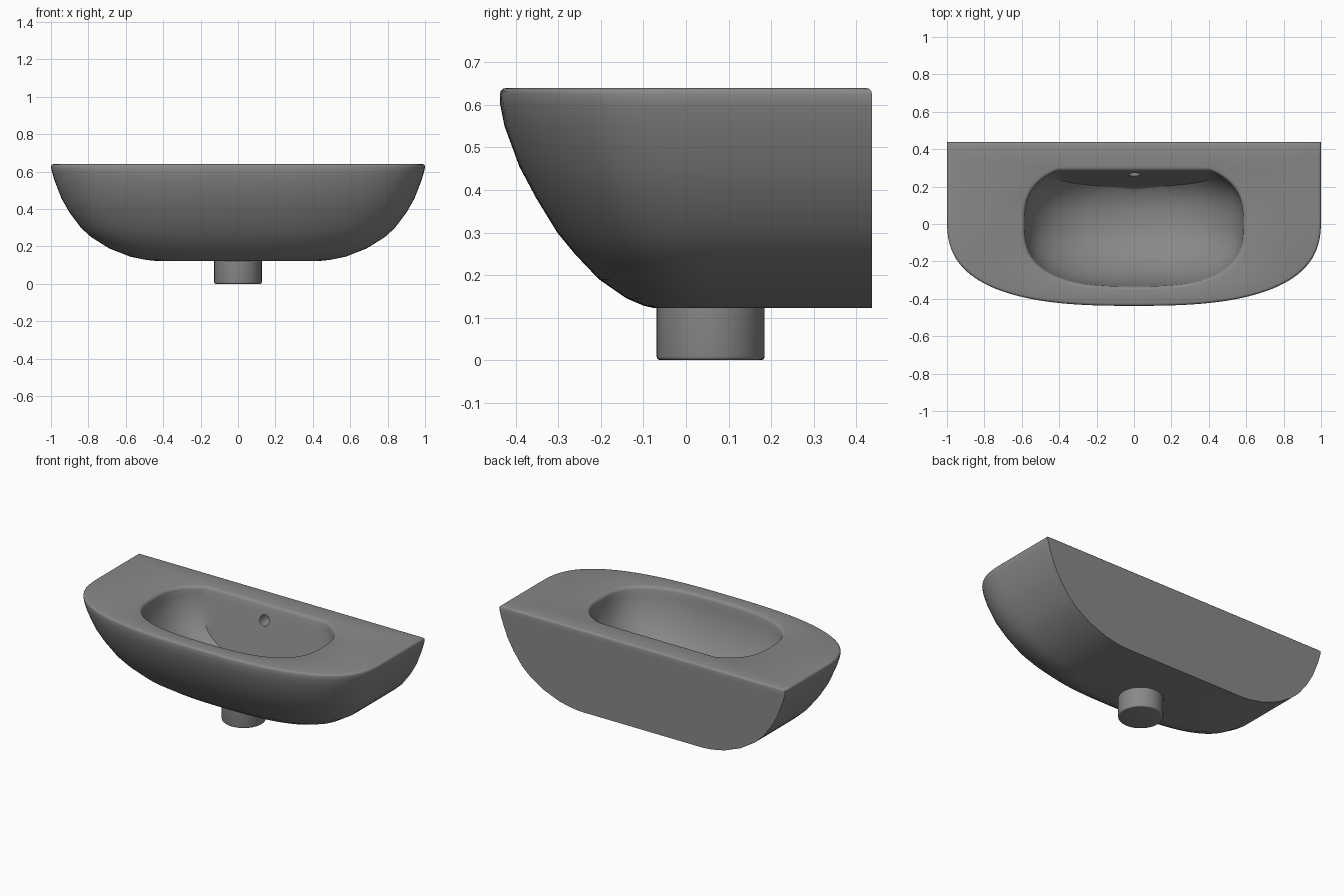
import bpy, bmesh, math

cube = bpy.data.objects.get("Cube")
if cube:
    bpy.data.objects.remove(cube, do_unlink=True)

TOP, BACK = 0.64, 0.4375
WALL_N, SIDE_N, ARC_N = 16, 6, 64     # points along back, each side, curved front
SWEEP_N = ARC_N + 2 * SIDE_N

# One glazed ceramic material
ceramic = bpy.data.materials.new("grey_ceramic")
ceramic.use_nodes = True
GREY = (0.25, 0.25, 0.25, 1)
ceramic.diffuse_color = GREY
ceramic.node_tree.nodes["Principled BSDF"].inputs["Base Color"].default_value = GREY


def power(v, e):
    return math.copysign(abs(v) ** e, v)


def oval(a, b, cy, n, t):
    return a * power(math.cos(t), 2 / n), cy + b * power(math.sin(t), 2 / n)


def straight(x, y):
    return [(x * (2 * i / WALL_N - 1), y) for i in range(WALL_N)]


def outer_ring(w, f, z, inset=0):
    """D-shaped outline: flat back, short straight sides, bowed front."""
    w, f, back = w - inset, f - inset, BACK - inset
    cy = 0.03 + 0.07 * (TOP - z) / TOP
    side = [(w, back + (cy - back) * i / SIDE_N) for i in range(SIDE_N)]
    front = [oval(w, f + cy, cy, 2.7, -math.pi * i / ARC_N) for i in range(ARC_N + 1)]
    other = [(-x, y) for x, y in reversed(side)][:-1]
    return [(x, y, z) for x, y in straight(w, back) + side + front + other]


def bowl_ring(z, grow=0, depth=0.42):
    """Rounded bowl outline cut off by a leaning flat wall at the back."""
    u = (TOP - z) / depth
    s = (1 - min(u, 1) ** 2.2) ** (1 / 2.2)
    a, b, n, cy = 0.585 * s + grow, 0.335 * s + grow, 2.8 - 0.7 * u, 0.03 * u
    wall = 0.287 - 0.1 * u + grow
    t0 = math.asin(min(1, ((wall - cy) / b) ** (n / 2)))
    span = math.pi + 2 * t0
    arc = [oval(a, b, cy, n, t0 - span * i / SWEEP_N) for i in range(SWEEP_N)]
    x, y = arc[0]
    return [(px, py, z) for px, py in straight(x, y) + arc]


def finish(obj, angle):
    obj.data.materials.append(ceramic)
    bpy.ops.object.select_all(action='DESELECT')
    obj.select_set(True)
    bpy.context.view_layer.objects.active = obj
    bpy.ops.object.shade_smooth_by_angle(angle=math.radians(angle))


def add_object(name, bm):
    bmesh.ops.recalc_face_normals(bm, faces=bm.faces)
    mesh = bpy.data.meshes.new(name)
    bm.to_mesh(mesh)
    bm.free()
    obj = bpy.data.objects.new(name, mesh)
    bpy.context.collection.objects.link(obj)
    return obj


# Basin: one continuous loft up the outside, over the rim and down the bowl
profile = [(.122, .43, .075), (.128, .49, .10), (.145, .575, .14), (.19, .69, .205),
           (.25, .785, .262), (.30, .84, .303), (.38, .90, .352), (.455, .943, .392),
           (.55, .98, .427), (.60, .995, .437)]
rings = [outer_ring(w, f, z) for z, w, f in profile]
quarter = [math.radians(a) for a in (0, 30, 60, 90)]
R = 0.014
rings += [outer_ring(1, BACK, TOP - R + R * math.sin(q), R - R * math.cos(q)) for q in quarter]
R = 0.018
rings += [bowl_ring(TOP - R + R * math.sin(q), R - R * math.cos(q)) for q in reversed(quarter)]
LEVELS = 18
first = math.asin(R / 0.42)
for i in range(1, LEVELS):
    t = first + (math.pi / 2 - first) * i / LEVELS
    rings.append(bowl_ring(TOP - 0.42 * math.sin(t)))

bm = bmesh.new()
loops = [[bm.verts.new(p) for p in ring] for ring in rings]
for low, high in zip(loops, loops[1:]):
    for i in range(len(low)):
        j = (i + 1) % len(low)
        bm.faces.new((low[i], low[j], high[j], high[i]))
bm.faces.new(loops[0])
bm.faces.new(loops[-1])
bmesh.ops.remove_doubles(bm, verts=bm.verts, dist=1e-5)
basin = add_object("basin", bm)


def cylinder(name, radius, depth, location, rotation=(0, 0, 0)):
    bpy.ops.mesh.primitive_cylinder_add(vertices=48, radius=radius, depth=depth,
                                        location=location, rotation=rotation)
    obj = bpy.context.object
    obj.name = name
    return obj


# Overflow hole drilled in the back wall of the bowl
drill = cylinder("overflow_cutter", 0.033, 0.14, (0, 0.27, 0.545), (math.pi / 2, 0, 0))
drill.hide_render = True
cut = basin.modifiers.new("overflow_hole", 'BOOLEAN')
cut.object = drill
cut.operation = 'DIFFERENCE'
cut.solver = 'EXACT'
bpy.context.view_layer.objects.active = basin
bpy.ops.object.modifier_apply(modifier=cut.name)
bpy.data.objects.remove(drill, do_unlink=True)
finish(basin, 33)

# Waste pipe under the basin, with a softened lower edge
pipe = cylinder("waste_pipe", 0.127, 0.16, (0, 0.058, 0.08))
bm = bmesh.new()
bm.from_mesh(pipe.data)
lower = [e for e in bm.edges if all(v.co.z < 0 for v in e.verts)]
bmesh.ops.bevel(bm, geom=lower, offset=0.008, segments=3, affect='EDGES', profile=0.5)
bm.to_mesh(pipe.data)
bm.free()
finish(pipe, 35)
